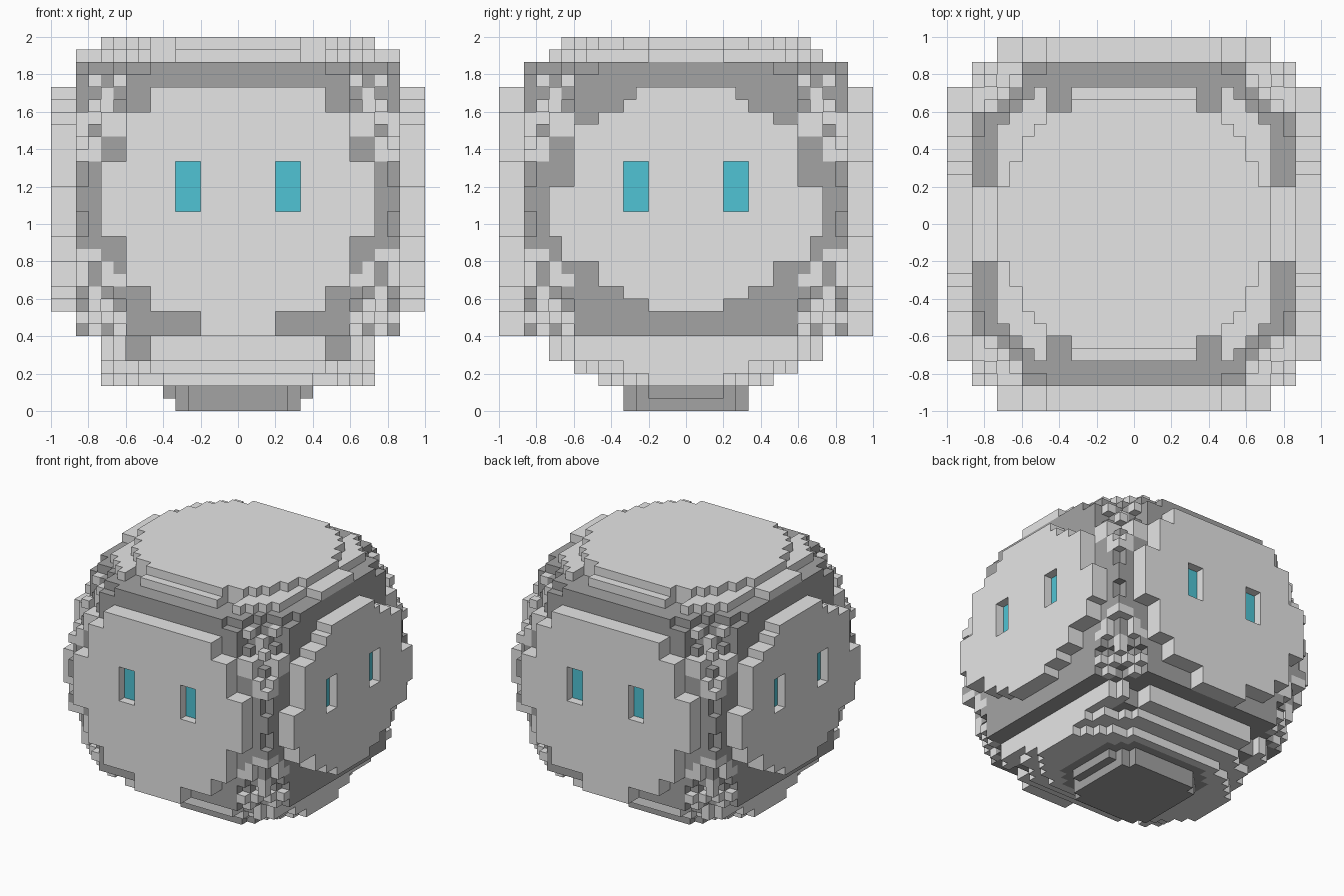
import bpy, bmesh, math

if "Cube" in bpy.data.objects:
    bpy.data.objects.remove(bpy.data.objects["Cube"])

H = 1 / 15          # size of one block
MID = 16.5          # height of the ball centre, in blocks
R = 18.2            # ball radius, in blocks


def material(name, rgb):
    m = bpy.data.materials.new(name)
    m.diffuse_color = (*rgb, 1)
    m.use_nodes = True
    m.node_tree.nodes["Principled BSDF"].inputs["Base Color"].default_value = m.diffuse_color
    return m


LIGHT = material("light grey", (0.79, 0.79, 0.79))
DARK = material("dark grey", (0.37, 0.37, 0.37))
TEAL = material("teal", (0.08, 0.55, 0.66))

# Stepped outlines of the plates: (top of the step in blocks, half width)
FRONT_STEPS = [(6, 0), (8, 3), (10, 7), (14, 9), (20, 11), (24, 9), (26, 7)]
SIDE_STEPS = [(8, 0), (9, 3), (10, 5), (12, 7), (14, 10), (18, 11),
              (23, 9), (24, 7), (25, 5), (26, 4)]


def half_width(steps, z):
    return next((w for top, w in steps if z < top), 0)


def plate(steps, across, out, z, name):
    """Two blocks thick face plate with two sunk windows."""
    if across > half_width(steps, z):
        return None
    if 3 < across < 5 and 16 < z < 20:
        return "windows" if out < 14 else None
    return name


def tray(ax, ay, z, flat):
    """Rounded trays that step inwards towards the foot."""
    if ax > 11:
        return None
    if z < 3:
        if ay > 7 or (ax / 11.3) ** 2 + (ay / 7.6) ** 2 > 1.05:
            return None
        return "core" if flat < 7.5 and ay < 6 else "lower_tray"
    if z < 4:
        inside = ay < 9 and (ax / 11.5) ** 2 + (ay / 9.6) ** 2 < 1.15
        return "lower_tray" if inside else None
    if ay > 11 or flat > 13.6:
        return None
    if 7 < ax < 9 and ay > 7:
        return "core" if ay < 9 else None
    return "lower_tray"


def part_at(x, y, z):
    """Name of the part filling the block centred on x, y, z, or None."""
    ax, ay = abs(x), abs(y)
    flat = math.hypot(x, y)
    # base foot
    if z < 2:
        return "base" if ax < 5 + int(z) and ay < 5 and flat < 6.2 else None
    if z < 6:
        return tray(ax, ay, z, flat)
    # round lid
    if z > 29:
        return "lid" if flat < 10.9 and ay < 10 else None
    if z > 28:
        if 5 < ax < 7 and ay > 9:
            return None
        wide = 13 if ay < 3 else 11
        return "lid" if flat < 13 and ax < wide and ay < 11 else None
    # four face plates
    if ay > 13:
        return None if ax > 13 else plate(FRONT_STEPS, ax, ay, z,
                                          "front_plate" if y < 0 else "back_plate")
    if ax > 13:
        return plate(SIDE_STEPS, ay, ax, z,
                     "right_plate" if x > 0 else "left_plate")
    # dark core, with scattered light blocks towards the eight corners
    r = math.sqrt(flat**2 + (z - MID)**2)
    if r > R:
        return None
    if ax > 9 and ay > 9:
        odd = (int(ax - 9) // 2 + int(ay - 9) // 2 + int(z) // 2) % 2
        if odd and r > 17.4:
            return None
        if not odd and r > 16.8 and abs(z - MID) > 3:
            return "corner_blocks"
    return "core"


COLOURS = {"base": DARK, "core": DARK, "windows": TEAL, "lower_tray": LIGHT,
           "lid": LIGHT, "front_plate": LIGHT, "back_plate": LIGHT,
           "right_plate": LIGHT, "left_plate": LIGHT, "corner_blocks": LIGHT}

# Fill the block grid
cells = {}
for i in range(-15, 15):
    for j in range(-15, 15):
        for k in range(30):
            name = part_at(i + 0.5, j + 0.5, k + 0.5)
            if name:
                cells[i, j, k] = name

# Skin every part with its exposed block faces
meshes = {name: (bmesh.new(), {}) for name in COLOURS}
for cell, name in cells.items():
    bm, corners = meshes[name]
    for axis in range(3):
        for side in (0, 1):
            near = list(cell)
            near[axis] += 2 * side - 1
            if tuple(near) in cells:
                continue
            ring = []
            for u, v in ((0, 0), (1, 0), (1, 1), (0, 1)):
                p = list(cell)
                p[axis] += side
                p[(axis + 1) % 3] += u
                p[(axis + 2) % 3] += v
                p = tuple(p)
                if p not in corners:
                    corners[p] = bm.verts.new([c * H for c in p])
                ring.append(corners[p])
            bm.faces.new(ring if side else ring[::-1])

for name, (bm, _) in meshes.items():
    mesh = bpy.data.meshes.new(name)
    bm.to_mesh(mesh)
    bm.free()
    mesh.materials.append(COLOURS[name])
    bpy.context.collection.objects.link(bpy.data.objects.new(name, mesh))
